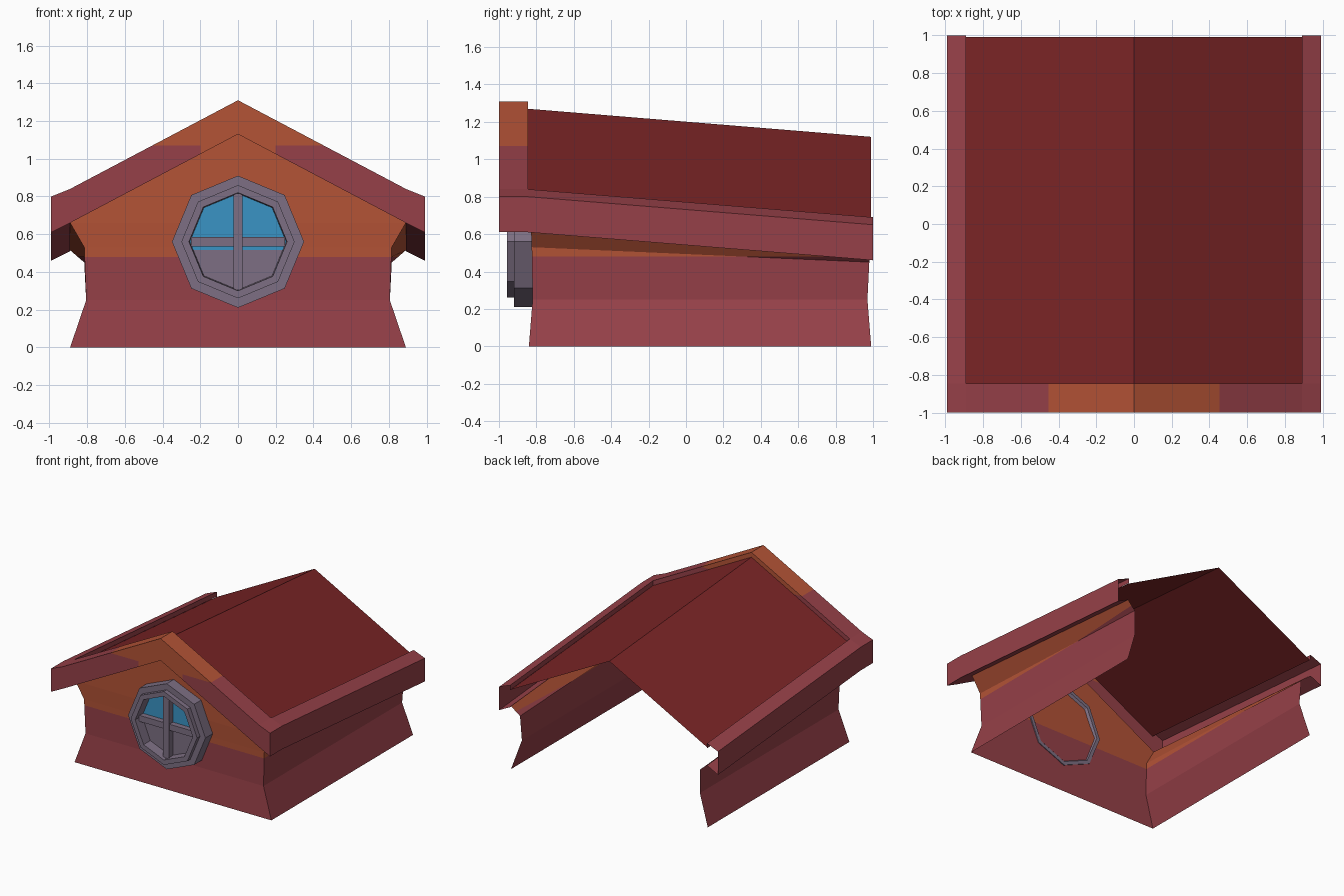
import bpy, bmesh, math

if "Cube" in bpy.data.objects:
    bpy.data.objects.remove(bpy.data.objects["Cube"])

def lin(c):
    c /= 255
    return c / 12.92 if c <= 0.04045 else ((c + 0.055) / 1.055) ** 2.4

def material(name, r, g, b):
    m = bpy.data.materials.new(name)
    m.diffuse_color = (lin(r), lin(g), lin(b), 1)
    m.use_nodes = True
    m.node_tree.nodes["Principled BSDF"].inputs["Base Color"].default_value = m.diffuse_color
    return m

RED = material("wall red", 150, 64, 72)
ORANGE = material("warm orange", 180, 83, 54)
ROOF = material("roof dark red", 122, 36, 38)
GREY = material("frame grey", 125, 111, 131)
BLUE = material("glass blue", 58, 148, 197)

def build(name, verts, faces, mats, cuts=(), rule=None):
    """Mesh from points, cut along planes, then coloured by a rule on face centres."""
    bm = bmesh.new()
    vs = [bm.verts.new(v) for v in verts]
    for f in faces:
        bm.faces.new([vs[i] for i in f])
    bmesh.ops.recalc_face_normals(bm, faces=bm.faces)
    for co, no in cuts:
        bmesh.ops.bisect_plane(bm, geom=bm.verts[:] + bm.edges[:] + bm.faces[:],
                               plane_co=co, plane_no=no)
    if rule:
        for f in bm.faces:
            f.material_index = rule(f.calc_center_median())
    me = bpy.data.meshes.new(name)
    bm.to_mesh(me)
    bm.free()
    for m in mats:
        me.materials.append(m)
    ob = bpy.data.objects.new(name, me)
    bpy.context.collection.objects.link(ob)
    return ob

Z, X = (0, 0, 1), (1, 0, 0)
DROP = 0.15      # fall of roof and eaves from front to back
FRONT = -0.845   # back face of the gable board

# Side walls and front wall: (x, z front, z back, y front, y back) per level
rows = [(.89, 0, 0, -.84, .99), (.805, .25, .25, -.82, .97),
        (.815, .53, .45, -.825, .98), (.89, .66, .515, -.83, .99)]
wall_cut = [((0, 0, .48), Z)]
wall_rule = lambda c: int(c.z > .48)
for side, s in (("right", 1), ("left", -1)):
    pts = []
    for x, zf, zb, yf, yb in rows:
        pts += [(s * x, yf, zf), (s * x, yb, zb)]
    build(side + "_wall", pts, [(i, i + 1, i + 3, i + 2) for i in (0, 2, 4)],
          [RED, ORANGE], wall_cut, wall_rule)
pts = []
for x, zf, zb, yf, yb in rows:
    pts += [(-x, yf, zf), (x, yf, zf)]
pts.append((0, -.83, 1.14))
build("front_wall", pts, [(i, i + 1, i + 3, i + 2) for i in (0, 2, 4)] + [(6, 7, 8)],
      [RED, ORANGE], wall_cut, wall_rule)

# Gable board along the front of the roof
top = [(-.99, .80), (-.89, .84), (0, 1.31), (.89, .84), (.99, .80)]
low = [(-.99, .61), (-.89, .66), (0, 1.13), (.89, .66), (.99, .61)]
pts = [(x, y, z) for y in (-1, FRONT) for x, z in top + low]
faces = [(0, 5, 15, 10), (4, 9, 19, 14)]
for i in range(4):
    faces += [(i, i + 1, i + 6, i + 5), (i + 10, i + 11, i + 16, i + 15),
              (i, i + 1, i + 11, i + 10), (i + 5, i + 6, i + 16, i + 15)]
build("gable_board", pts, faces, [RED, ORANGE],
      [((0, 0, 1.07), Z), ((.2, 0, 0), X), ((-.2, 0, 0), X)],
      lambda c: int(c.z > 1.07 or abs(c.x) < .2))

# Eaves: folded strips with an inner lip, open at the back
section = [(.89, .80), (.89, .84), (.99, .80), (.99, .61), (.89, .66)]
for side, s in (("right", 1), ("left", -1)):
    pts = [(s * x, y, z - d) for y, d in ((FRONT, 0), (1, DROP)) for x, z in section]
    build(side + "_eave", pts, [(i, i + 1, i + 6, i + 5) for i in range(4)], [RED])

# Roof sheet
pts = [(x, y, z - d) for y, d in ((FRONT, 0), (.99, DROP))
       for x, z in ((-.89, .80), (0, 1.27), (.89, .80))]
build("roof", pts, [(0, 1, 4, 3), (1, 2, 5, 4)], [ROOF])

# Octagonal window frame: stepped profile (radius, y) swept round the centre
CZ = .56
def octagon(r, y):
    return [(r * math.sin(k * math.pi / 4), y, CZ + r * math.cos(k * math.pi / 4))
            for k in range(8)]

prof = [(.35, -.815), (.35, -.92), (.30, -.92), (.30, -.957), (.26, -.957),
        (.255, -.87), (.32, -.815)]
pts = [p for r, y in prof for p in octagon(r, y)]
n = len(prof)
build("window_frame", pts,
      [(i * 8 + k, i * 8 + (k + 1) % 8, (i + 1) % n * 8 + (k + 1) % 8, (i + 1) % n * 8 + k)
       for i in range(n) for k in range(8)], [GREY])

# Window pane: glass above, grey panel below
build("window_pane", octagon(.257, -.875), [tuple(range(8))], [GREY, BLUE],
      [((0, 0, .515), Z)], lambda c: int(c.z > .515))

# Glazing bars
def bar(name, x, z0, z1, y0):
    pts = [(a, b, c) for a in (-x, x) for b in (y0, -.87) for c in (z0, z1)]
    build(name, pts, [(0, 1, 3, 2), (4, 5, 7, 6), (0, 1, 5, 4),
                      (2, 3, 7, 6), (0, 2, 6, 4), (1, 3, 7, 5)], [GREY])

bar("vertical_bar", .025, .305, .815, -.93)
bar("horizontal_bar", .25, .535, .585, -.92)
